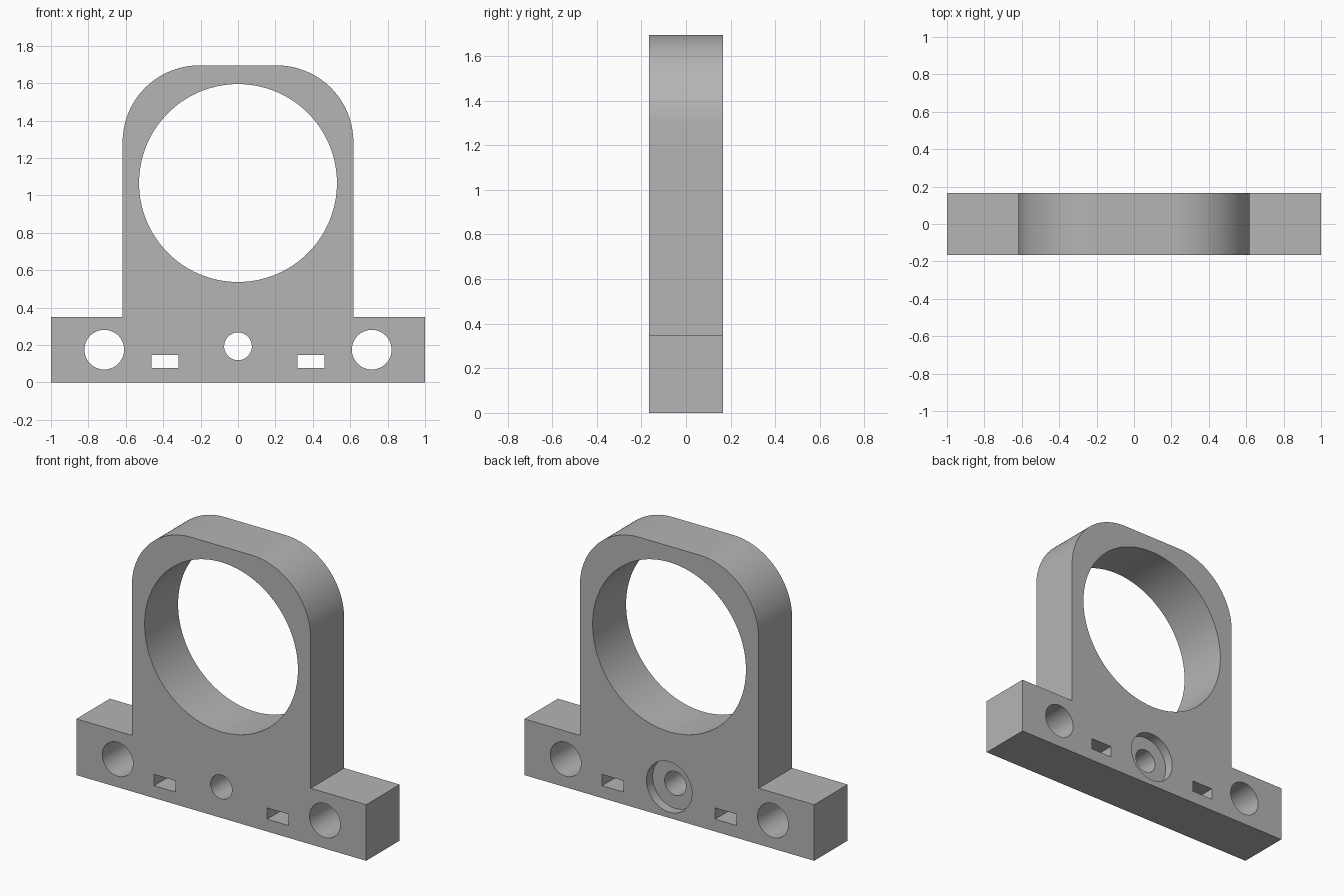
import bpy, bmesh, math

cube = bpy.data.objects.get("Cube")
if cube:
    bpy.data.objects.remove(cube, do_unlink=True)

HALF_DEPTH = 0.165
TOP = 1.695
SHOULDER = 0.35
HALF_WIDTH = 0.617
CORNER = 0.41

# Single plain grey material
grey = bpy.data.materials.new("plain_grey")
grey.use_nodes = True
colour = (0.46, 0.46, 0.46, 1)
grey.diffuse_color = colour
grey.node_tree.nodes["Principled BSDF"].inputs["Base Color"].default_value = colour

# Half outline: foot, shoulder, upright and rounded top corner
steps = 32
half = [(1, 0), (1, SHOULDER), (HALF_WIDTH, SHOULDER)]
for i in range(steps + 1):
    a = math.pi / 2 * i / steps
    half.append((HALF_WIDTH - CORNER + CORNER * math.cos(a),
                 TOP - CORNER + CORNER * math.sin(a)))
outline = half + [(-x, z) for x, z in reversed(half)]

# Extruded bracket body
bm = bmesh.new()
face = bm.faces.new([bm.verts.new((x, -HALF_DEPTH, z)) for x, z in outline])
extruded = bmesh.ops.extrude_face_region(bm, geom=[face])["geom"]
bmesh.ops.translate(bm, vec=(0, 2 * HALF_DEPTH, 0),
                    verts=[v for v in extruded if isinstance(v, bmesh.types.BMVert)])
bmesh.ops.recalc_face_normals(bm, faces=bm.faces)
mesh = bpy.data.meshes.new("ring_bracket")
bm.to_mesh(mesh)
bm.free()
bracket = bpy.data.objects.new("ring_bracket", mesh)
bpy.context.collection.objects.link(bracket)
mesh.materials.append(grey)


def cut(cutter):
    """Subtract the cutter from the bracket and discard it."""
    cutter.hide_render = True
    cutter.data.materials.append(grey)
    mod = bracket.modifiers.new("cut", "BOOLEAN")
    mod.operation = "DIFFERENCE"
    mod.solver = "EXACT"
    mod.object = cutter
    bpy.context.view_layer.objects.active = bracket
    bpy.ops.object.modifier_apply(modifier=mod.name)
    bpy.data.objects.remove(cutter, do_unlink=True)


def drill(x, z, radius, y=0, depth=1, sides=64):
    bpy.ops.mesh.primitive_cylinder_add(vertices=sides, radius=radius, depth=depth,
                                        location=(x, y, z), rotation=(math.pi / 2, 0, 0))
    cut(bpy.context.object)


def slot(x, z, width, height):
    bpy.ops.mesh.primitive_cube_add(size=1, location=(x, 0, z))
    box = bpy.context.object
    box.scale = (width, 1, height)
    bpy.context.view_layer.update()
    cut(box)


# Main ring opening
drill(0, 1.066, 0.529, sides=128)

# Centre screw hole with a counterbore in the back
drill(0, 0.193, 0.074)
drill(0, 0.193, 0.157, y=HALF_DEPTH, depth=0.12)

# Mounting holes and nut slots on both sides
for side in (-1, 1):
    drill(side * 0.715, 0.175, 0.106)
    slot(side * 0.39, 0.112, 0.146, 0.07)

# Smooth curved walls, sharp edges
bpy.ops.object.select_all(action="DESELECT")
bracket.select_set(True)
bpy.context.view_layer.objects.active = bracket
bpy.ops.object.shade_smooth_by_angle(angle=math.radians(30))
